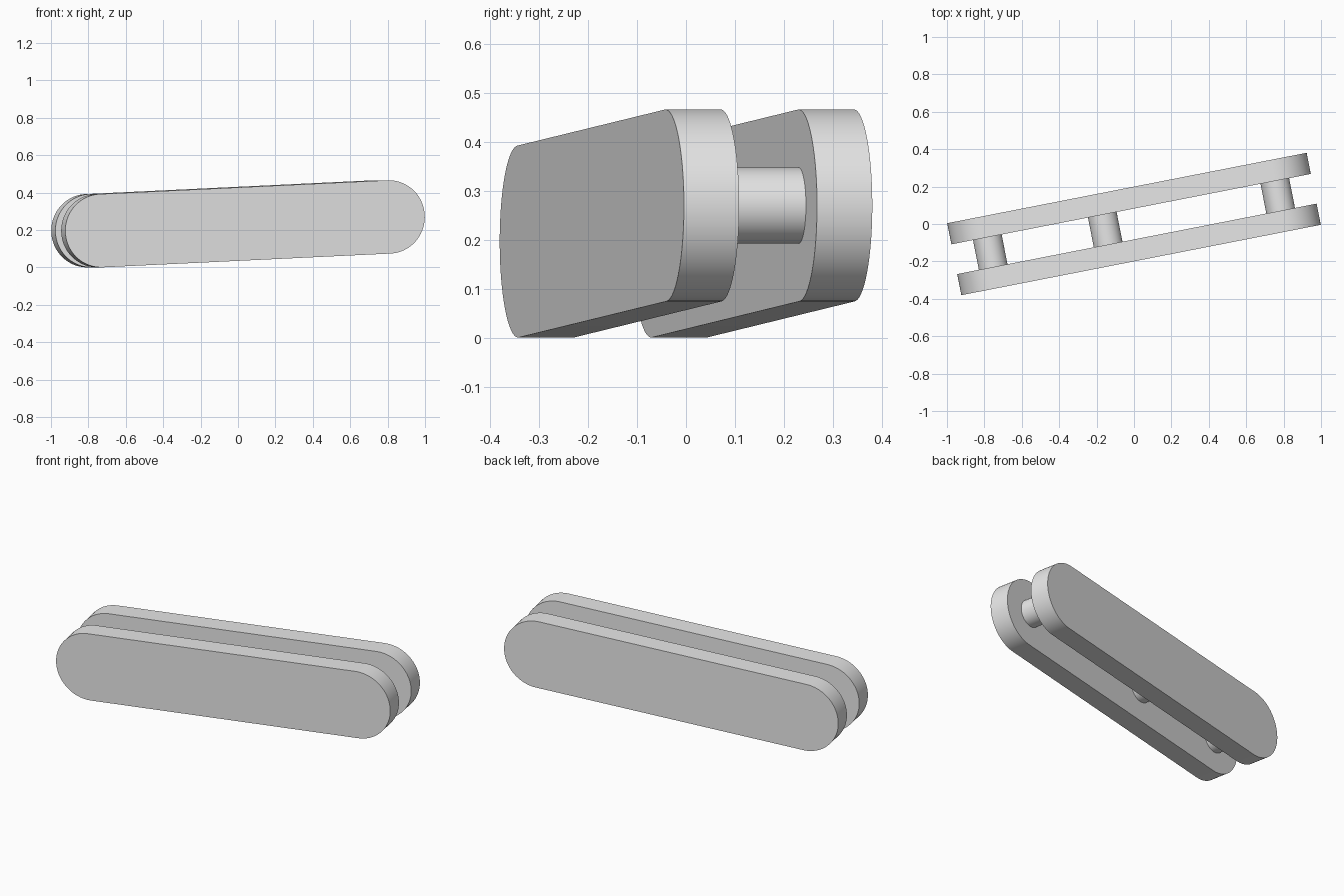
import bpy
import bmesh
from math import pi, sin, cos, radians
from mathutils import Matrix, Vector

if "Cube" in bpy.data.objects:
    bpy.data.objects.remove(bpy.data.objects["Cube"])

RADIUS = 0.196        # rounded end radius of a plate
HALF = 0.784          # end centre distance from the middle
DEPTH = 0.196         # half of the whole thickness
PLATE = 0.115         # plate thickness
PIN_RADIUS = 0.078
ARC = 48              # segments in a half circle

# Whole link is turned about z and tilted slightly upward
POSE = (Matrix.Translation((0, 0, 0.233))
        @ Matrix.Rotation(radians(11.08), 4, 'Z')
        @ Matrix.Rotation(radians(-2.69), 4, 'Y'))

grey = bpy.data.materials.new("plain_grey")
grey.use_nodes = True
grey.diffuse_color = (0.8, 0.8, 0.8, 1)
grey.node_tree.nodes["Principled BSDF"].inputs["Base Color"].default_value = (0.8, 0.8, 0.8, 1)


def slot(name, centre, half, radius, y0, y1):
    """Extrude a round-ended outline (a circle when half is 0) from y0 to y1."""
    outline = []
    for side in (1, -1):
        last = ARC + 1 if half else ARC
        for i in range(last):
            a = side * pi / 2 - pi * i / ARC
            outline.append((centre + side * half + radius * cos(a), radius * sin(a)))
    bm = bmesh.new()
    face = bm.faces.new([bm.verts.new((x, y0, z)) for x, z in outline])
    new = bmesh.ops.extrude_face_region(bm, geom=[face])["geom"]
    bmesh.ops.translate(bm, vec=Vector((0, y1 - y0, 0)),
                        verts=[v for v in new if isinstance(v, bmesh.types.BMVert)])
    bmesh.ops.recalc_face_normals(bm, faces=bm.faces)
    bm.transform(POSE)
    mesh = bpy.data.meshes.new(name)
    bm.to_mesh(mesh)
    bm.free()
    mesh.materials.append(grey)
    obj = bpy.data.objects.new(name, mesh)
    bpy.context.collection.objects.link(obj)
    bpy.ops.object.select_all(action='DESELECT')
    obj.select_set(True)
    bpy.context.view_layer.objects.active = obj
    bpy.ops.object.shade_smooth_by_angle(angle=radians(30))


# Two side plates
slot("front_plate", 0, HALF, RADIUS, -DEPTH, PLATE - DEPTH)
slot("back_plate", 0, HALF, RADIUS, DEPTH - PLATE, DEPTH)

# Pins joining the plates
for name, x in (("right_pin", -HALF), ("middle_pin", -0.157), ("left_pin", HALF)):
    slot(name, x, 0, PIN_RADIUS, PLATE - DEPTH, DEPTH - PLATE)
